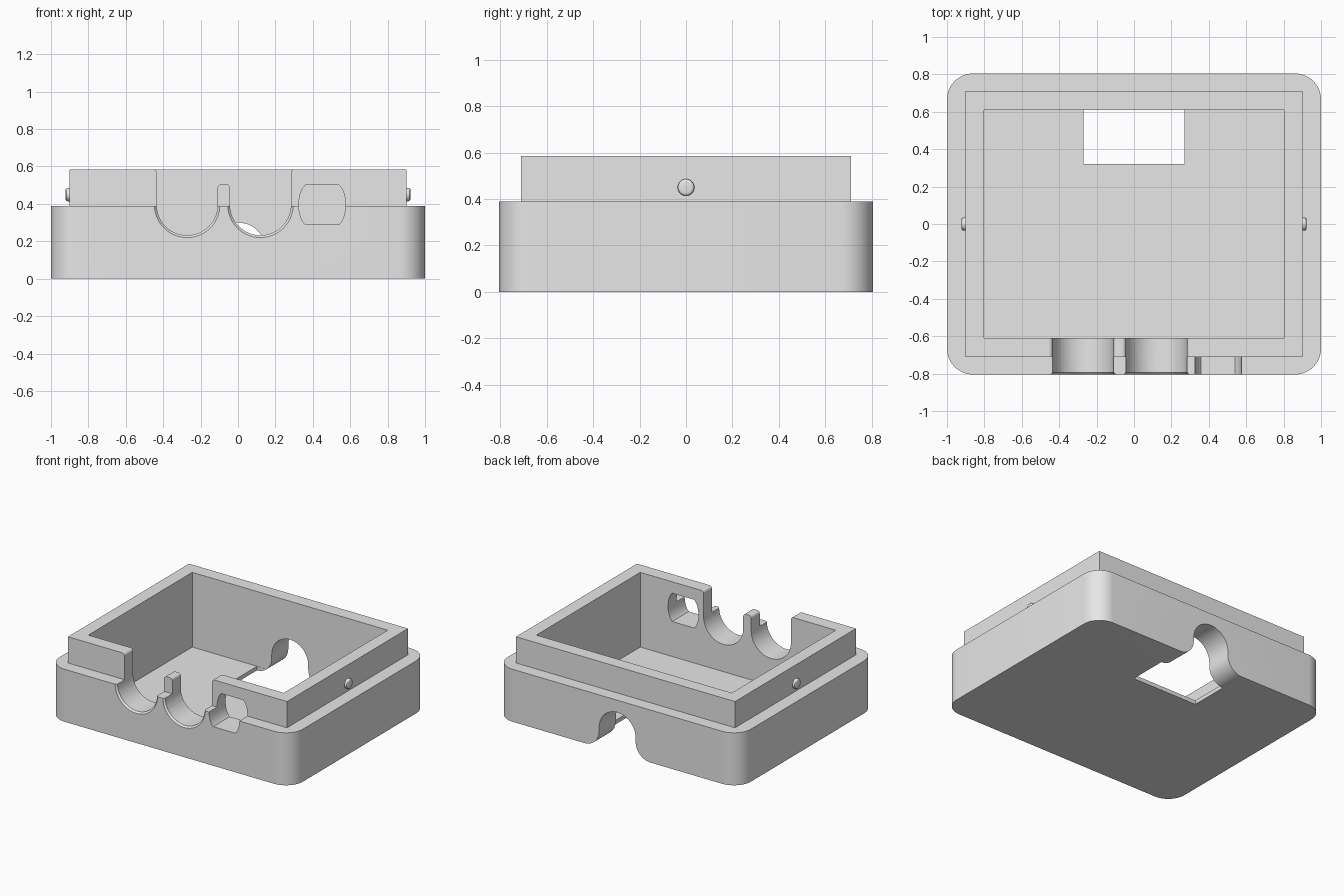
import bpy, bmesh
from math import sin, cos, pi
from mathutils import Matrix

cube = bpy.data.objects.get("Cube")
if cube:
    bpy.data.objects.remove(cube, do_unlink=True)

grey = bpy.data.materials.new("light_grey")
grey.use_nodes = True
grey.diffuse_color = (0.8, 0.8, 0.8, 1)
grey.node_tree.nodes["Principled BSDF"].inputs["Base Color"].default_value = (0.8, 0.8, 0.8, 1)


def add_object(name, bm):
    bmesh.ops.recalc_face_normals(bm, faces=bm.faces[:])
    mesh = bpy.data.meshes.new(name)
    bm.to_mesh(mesh)
    bm.free()
    mesh.materials.append(grey)
    obj = bpy.data.objects.new(name, mesh)
    bpy.context.collection.objects.link(obj)
    return obj


def prism(name, points, lo, hi, axis="Z"):
    """Extrude a closed outline along Z, or along Y for an x-z outline."""
    bm = bmesh.new()
    place = (lambda p, d: (p[0], p[1], d)) if axis == "Z" else (lambda p, d: (p[0], d, p[1]))
    face = bm.faces.new([bm.verts.new(place(p, lo)) for p in points])
    made = bmesh.ops.extrude_face_region(bm, geom=[face])["geom"]
    shift = (0, 0, hi - lo) if axis == "Z" else (0, hi - lo, 0)
    bmesh.ops.translate(bm, vec=shift, verts=[v for v in made if isinstance(v, bmesh.types.BMVert)])
    return add_object(name, bm)


def arc(cx, cy, r, start, end, steps, ry=None):
    ry = ry or r
    angles = [start + (end - start) * i / steps for i in range(steps + 1)]
    return [(cx + r * cos(a), cy + ry * sin(a)) for a in angles]


def rectangle(x0, x1, y0, y1):
    return [(x0, y0), (x1, y0), (x1, y1), (x0, y1)]


def combine(target, other, operation):
    mod = target.modifiers.new("combine", "BOOLEAN")
    mod.operation = operation
    mod.solver = "EXACT"
    mod.object = other
    other.hide_render = True
    bpy.context.view_layer.objects.active = target
    bpy.ops.object.modifier_apply(modifier=mod.name)
    bpy.data.objects.remove(other, do_unlink=True)


# Rounded outer case with a raised inner lip
R = 0.14
outline = []
for i, (sx, sy) in enumerate([(1, 1), (-1, 1), (-1, -1), (1, -1)]):
    outline += arc(sx * (1 - R), sy * (0.805 - R), R, i * pi / 2, (i + 1) * pi / 2, 12)
case = prism("case", outline, 0, 0.39)
combine(case, prism("lip", rectangle(-0.9, 0.9, -0.71, 0.71), 0.1, 0.585), "UNION")

# Hollow interior and floor opening
combine(case, prism("cavity", rectangle(-0.803, 0.803, -0.61, 0.61), 0.03, 0.8), "DIFFERENCE")
combine(case, prism("floor_opening", rectangle(-0.27, 0.27, 0.32, 0.609), -0.1, 0.1), "DIFFERENCE")

# Arched cable exit through the back wall, flared at the foot
arch = [(-0.27, -0.1)] + arc(-0.27, 0.12, 0.12, -pi / 2, 0, 10)
arch += arc(0, 0.15, 0.15, pi, 0, 24)
arch += arc(0.27, 0.12, 0.12, pi, 1.5 * pi, 10) + [(0.27, -0.1)]
combine(case, prism("back_arch", arch, 0.55, 0.9, "Y"), "DIFFERENCE")

# Two round cradles in the front wall with a post between them
CX, CZ, CR, F = (-0.272, 0.12), 0.395, 0.163, 0.02
left, right = CX[0] - CR, CX[1] + CR
post_l, post_r = CX[0] + CR, CX[1] - CR
notch = [(left - F, 0.7)] + arc(left - F, 0.585 - F, F, pi / 2, 0, 5)
notch += arc(CX[0], CZ, CR, pi, 2 * pi, 28)
notch += arc(post_l + F, 0.505 - F, F, pi, pi / 2, 5)
notch += arc(post_r - F, 0.505 - F, F, pi / 2, 0, 5)
notch += arc(CX[1], CZ, CR, pi, 2 * pi, 28)
notch += arc(right + F, 0.585 - F, F, pi, pi / 2, 5) + [(right + F, 0.7)]
combine(case, prism("front_notch", notch, -0.9, -0.55, "Y"), "DIFFERENCE")

# Small chamfer on the outer rim of each cradle
for cx in CX:
    bm = bmesh.new()
    bmesh.ops.create_cone(bm, cap_ends=True, segments=56, radius1=CR + 0.022, radius2=CR - 0.008,
                          depth=0.03, matrix=Matrix.Translation((cx, -0.8, CZ)) @ Matrix.Rotation(-pi / 2, 4, "X"))
    combine(case, add_object("rim_chamfer", bm), "DIFFERENCE")

# Connector window with bowed ends
window = arc(0.385, 0.395, 0.06, 0.64 * pi, 1.36 * pi, 14, 0.116)
window += arc(0.515, 0.395, 0.06, -0.36 * pi, 0.36 * pi, 14, 0.116)
combine(case, prism("connector_window", window, -0.9, -0.55, "Y"), "DIFFERENCE")

# Snap bumps on both sides of the lip
bumps = []
for name, side in (("left_snap_bump", 1), ("right_snap_bump", -1)):
    bm = bmesh.new()
    bmesh.ops.create_cone(bm, cap_ends=True, segments=32, radius1=0.036, radius2=0.036, depth=0.05,
                          matrix=Matrix.Translation((side * 0.897, 0, 0.45)) @ Matrix.Rotation(side * pi / 2, 4, "Y"))
    rim = [e for e in bm.edges if all(abs(v.co.x) > 0.91 for v in e.verts)]
    bmesh.ops.bevel(bm, geom=rim, offset=0.011, segments=3, profile=0.5, affect="EDGES")
    bumps.append(add_object(name, bm))

# Smooth curved walls while keeping hard edges
for obj in [case] + bumps:
    bpy.ops.object.select_all(action="DESELECT")
    obj.select_set(True)
    bpy.context.view_layer.objects.active = obj
    bpy.ops.object.shade_smooth_by_angle(angle=pi / 6)
